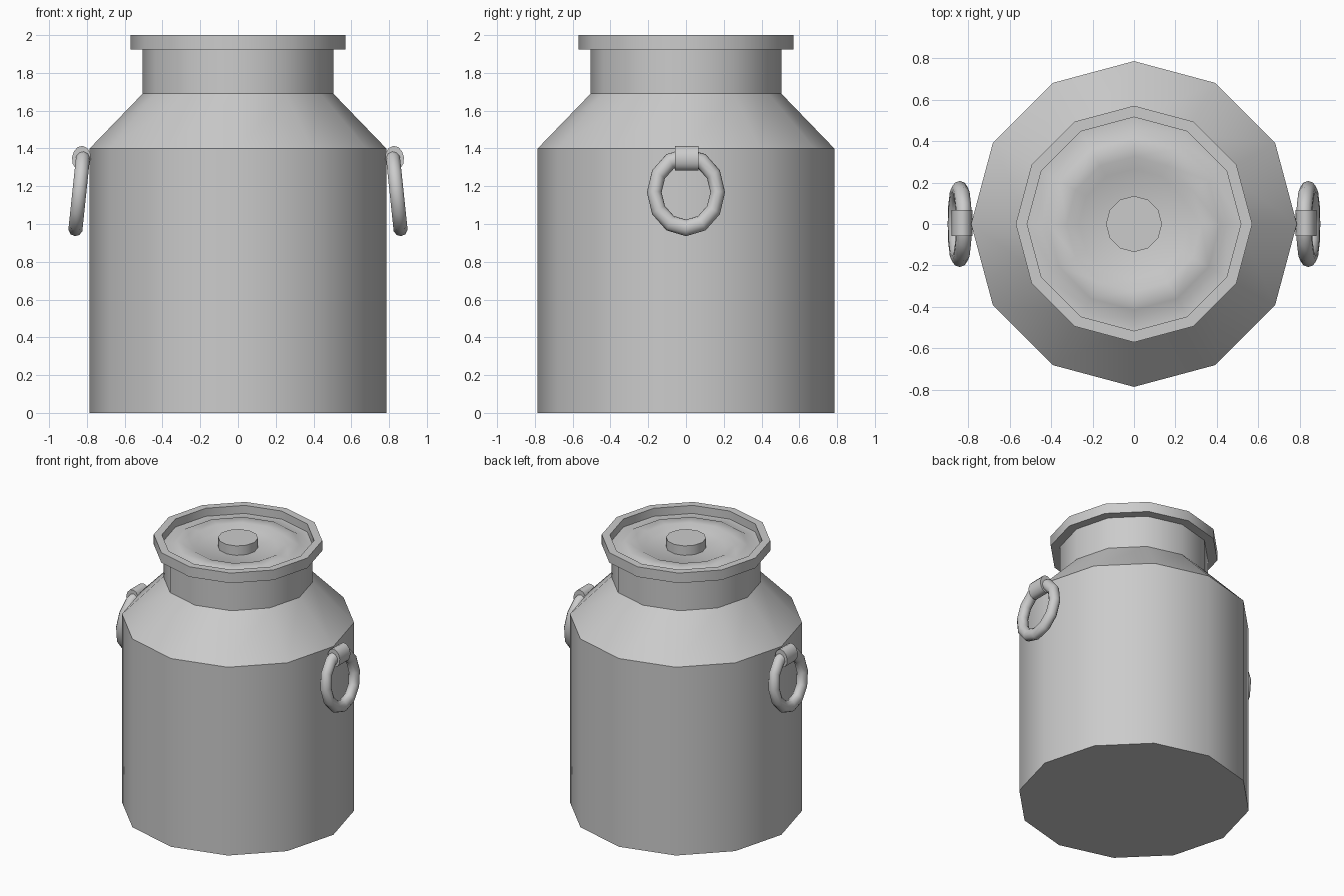
import bpy, bmesh, math

if "Cube" in bpy.data.objects:
    bpy.data.objects.remove(bpy.data.objects["Cube"])

SIDES = 12


def finish(obj, angle=42):
    bpy.ops.object.select_all(action='DESELECT')
    obj.select_set(True)
    bpy.context.view_layer.objects.active = obj
    bpy.ops.object.shade_smooth_by_angle(angle=math.radians(angle))


def lathe(name, profile):
    """Spin a (radius, z) profile around z; radius 0 makes a pole."""
    bm = bmesh.new()
    rings = []
    for r, z in profile:
        if r == 0:
            rings.append([bm.verts.new((0, 0, z))] * SIDES)
        else:
            rings.append([bm.verts.new((r * math.cos(i * math.tau / SIDES),
                                        r * math.sin(i * math.tau / SIDES), z))
                          for i in range(SIDES)])
    for a, b in zip(rings, rings[1:]):
        for i in range(SIDES):
            j = (i + 1) % SIDES
            bm.faces.new(dict.fromkeys((a[i], a[j], b[j], b[i])))
    bmesh.ops.recalc_face_normals(bm, faces=bm.faces)
    mesh = bpy.data.meshes.new(name)
    bm.to_mesh(mesh)
    bm.free()
    obj = bpy.data.objects.new(name, mesh)
    bpy.context.collection.objects.link(obj)
    finish(obj)
    return obj


# Can body with sloped shoulder and neck
lathe("can_body", [(0, 0), (0.785, 0), (0.785, 1.4), (0.505, 1.69),
                   (0.505, 1.93), (0, 1.93 - 0.03)])

# Lid with overhanging rim, recessed top and raised ring
lathe("lid", [(0, 1.905), (0.5, 1.925), (0.57, 1.925), (0.57, 2.0), (0.515, 2.0),
              (0.515, 1.94), (0.448, 1.94), (0.415, 1.96), (0.325, 1.96),
              (0.265, 1.93), (0, 1.93)])

# Lid knob
lathe("lid_knob", [(0, 1.92), (0.135, 1.92), (0.135, 2.0), (0, 2.0)])

# Ring handles and their sleeves, one on each side
for side, label in ((1, "right"), (-1, "left")):
    bpy.ops.mesh.primitive_torus_add(
        major_radius=0.168, minor_radius=0.039, major_segments=12,
        minor_segments=10, rotation=(0, math.radians(90), 0))
    ring = bpy.context.object
    ring.name = label + "_ring_handle"
    bpy.ops.object.transform_apply(location=False, rotation=True, scale=False)
    ring.scale = (1, 1, 1.13)
    ring.rotation_euler = (0, -side * math.radians(6), 0)
    ring.location = (side * 0.84, 0, 1.168)
    finish(ring, 60)

    bpy.ops.mesh.primitive_cylinder_add(
        vertices=12, radius=1, depth=0.125, rotation=(math.radians(90), 0, 0))
    sleeve = bpy.context.object
    sleeve.name = label + "_handle_sleeve"
    bpy.ops.object.transform_apply(location=False, rotation=True, scale=False)
    sleeve.scale = (0.05, 1, 0.066)
    sleeve.rotation_euler = (0, -side * math.radians(6), 0)
    sleeve.location = (side * 0.829, 0.004, 1.348)
    finish(sleeve)
